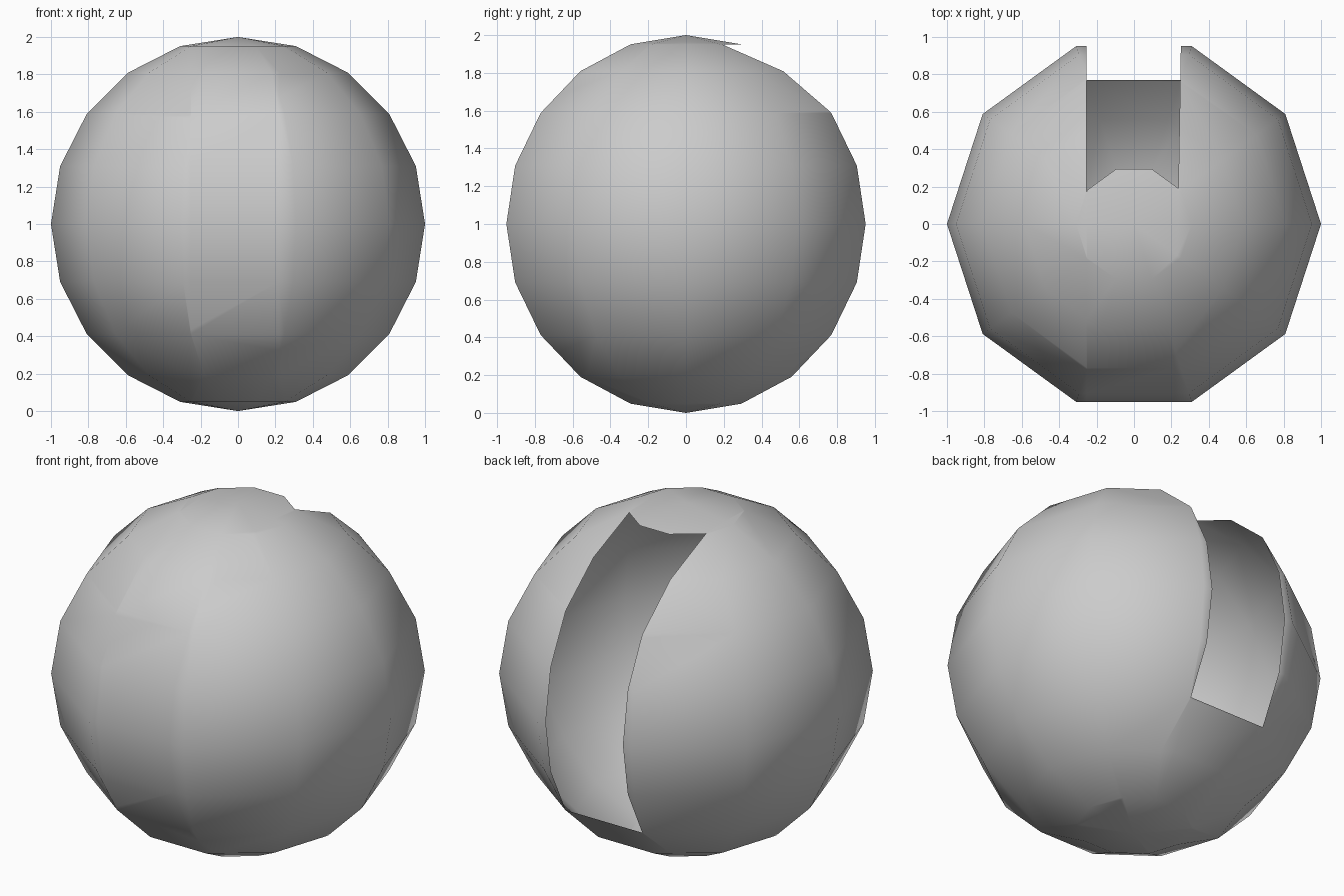
import bpy, bmesh, math
from mathutils import Matrix

if "Cube" in bpy.data.objects:
    bpy.data.objects.remove(bpy.data.objects["Cube"])

# Hollow ball: 10 segments, 10 rings, corners on the x axis
bm = bmesh.new()
bmesh.ops.create_uvsphere(bm, u_segments=10, v_segments=10, radius=1,
                          matrix=Matrix.Translation((0, 0, 1)) @ Matrix.Rotation(math.pi / 2, 4, 'Z'))

# Two vertical knife cuts that bound the slot
def cut(co, no):
    bmesh.ops.bisect_plane(bm, geom=bm.verts[:] + bm.edges[:] + bm.faces[:],
                           dist=1e-4, plane_co=co, plane_no=no)

cut((-0.2535, 0, 0), (1, 0, 0))
cut((0.2335, 0, 0), (1, -0.018, 0))

# Open the slot at the back, from the bottom third up to the top cap
low, high = 1 - math.cos(math.radians(54)), 1 + math.cos(math.radians(18))

def in_slot(f):
    c = f.calc_center_median()
    return c.y > 0.1 and -0.2535 < c.x < 0.2335 + 0.018 * c.y and low < c.z < high

bmesh.ops.delete(bm, geom=[f for f in bm.faces if in_slot(f)], context='FACES')

for f in bm.faces:
    f.smooth = True
mesh = bpy.data.meshes.new("slotted_ball")
bm.to_mesh(mesh)
bm.free()
ball = bpy.data.objects.new("slotted_ball", mesh)
bpy.context.collection.objects.link(ball)
